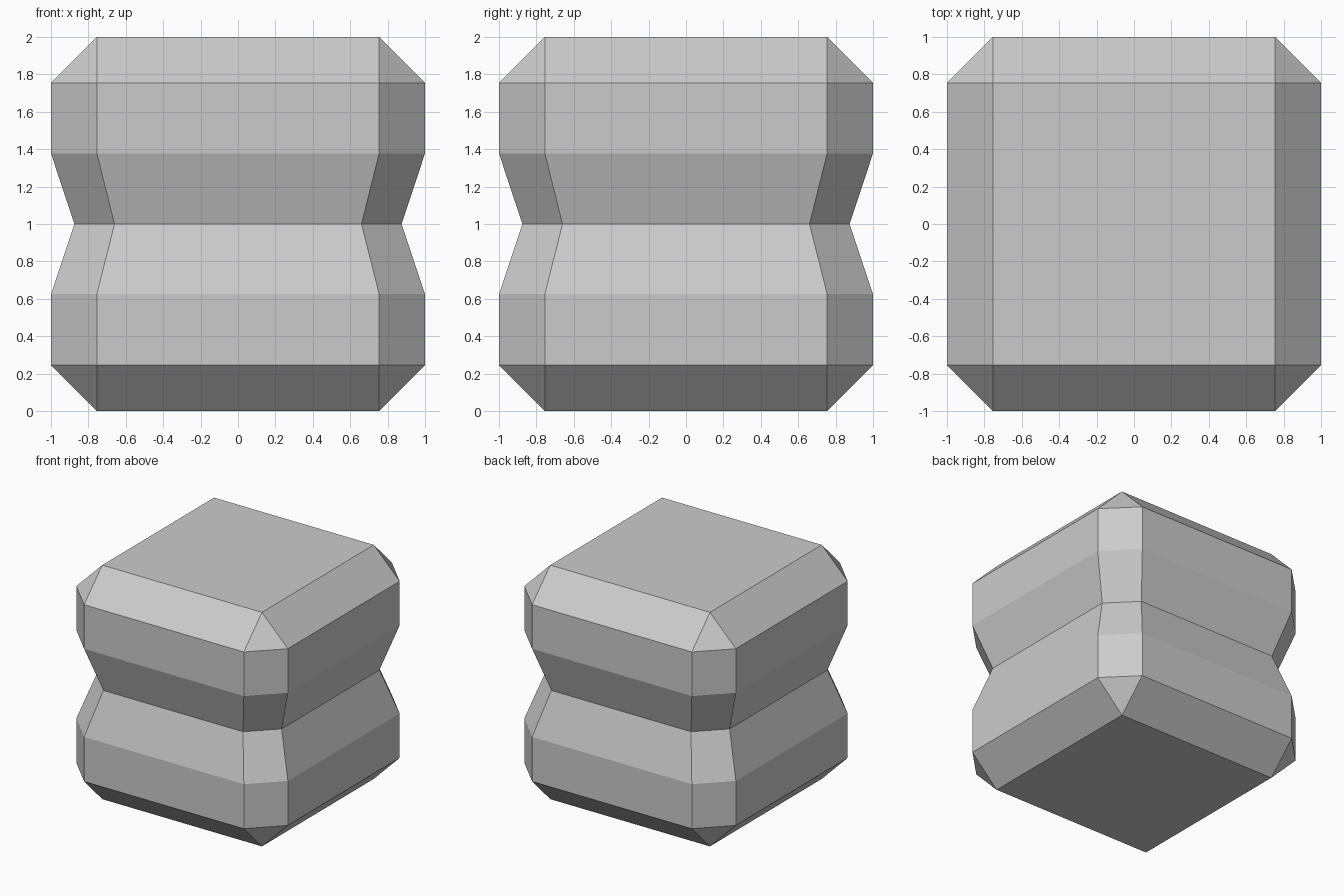
import bpy, bmesh

if "Cube" in bpy.data.objects:
    bpy.data.objects.remove(bpy.data.objects["Cube"])

# Chamfered block profile: (height, half width, half length of the flat side)
S = 0.755
RINGS = [(0, S, S), (0.245, 1, S), (0.625, 1, S), (1, 0.875, 0.66),
         (1.378, 1, S), (1.755, 1, S), (2, S, S)]


def octagon(bm, z, w, s):
    pts = [(w, -s), (w, s), (s, w), (-s, w), (-w, s), (-w, -s), (-s, -w), (s, -w)]
    return [bm.verts.new((x, y, z)) for x, y in pts]


bm = bmesh.new()
rings = [octagon(bm, *r) for r in RINGS]

# Side walls between neighbouring rings
for a, b in zip(rings, rings[1:]):
    for i in range(8):
        j = (i + 1) % 8
        bm.faces.new((a[i], a[j], b[j], b[i]))

# Flat bottom and top
bm.faces.new(rings[0][::-1])
bm.faces.new(rings[-1])

# Square end rings: merge doubled corners so the corner chamfers become triangles
bmesh.ops.remove_doubles(bm, verts=bm.verts[:], dist=0.001)
bmesh.ops.recalc_face_normals(bm, faces=bm.faces[:])

mesh = bpy.data.meshes.new("waisted_block")
bm.to_mesh(mesh)
bm.free()
bpy.context.collection.objects.link(bpy.data.objects.new("waisted_block", mesh))
